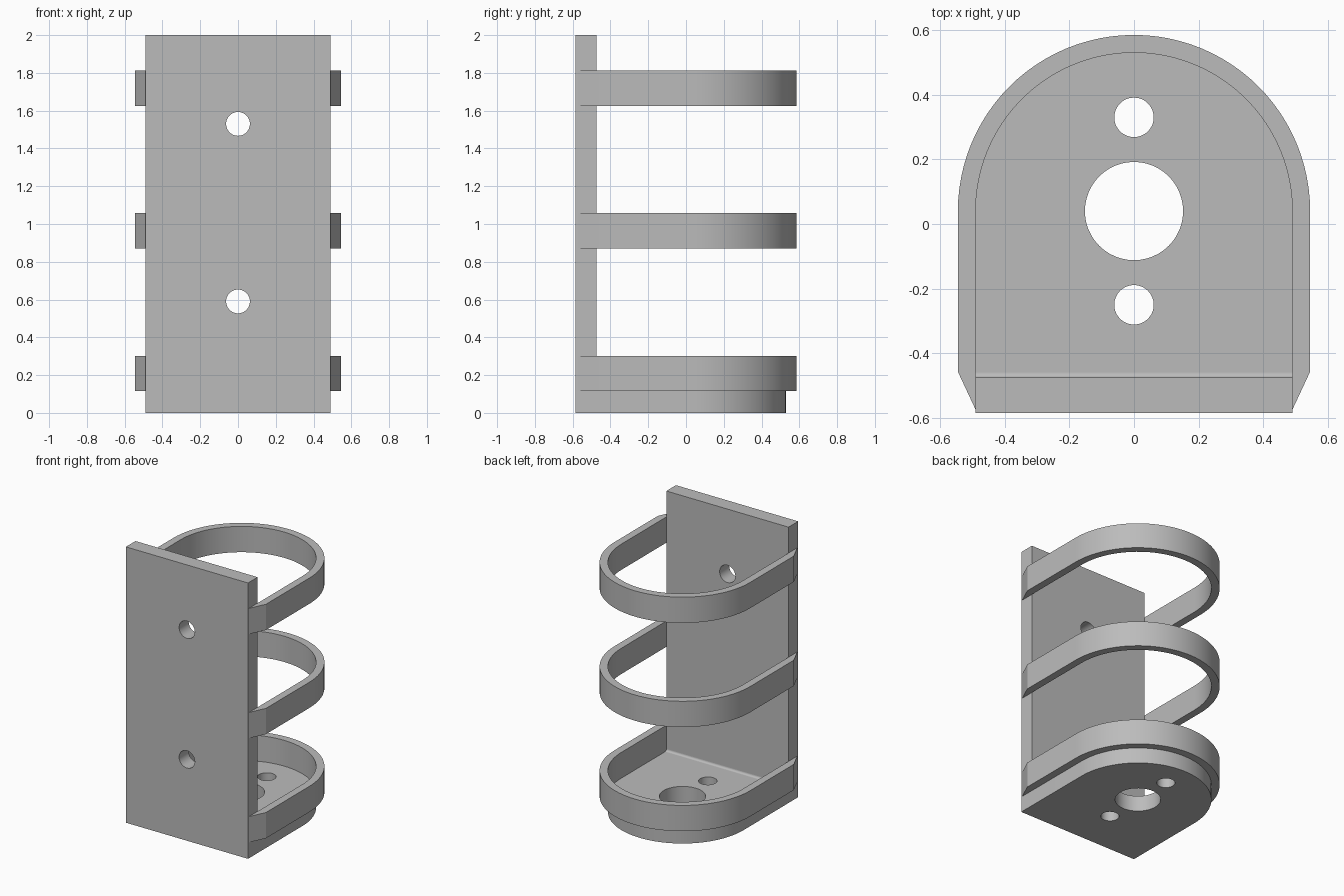
import bpy
import bmesh
from math import sin, cos, pi, radians
from mathutils import Matrix

old = bpy.data.objects.get("Cube")
if old:
    bpy.data.objects.remove(old, do_unlink=True)

grey = bpy.data.materials.new("light grey")
grey.use_nodes = True
color = (0.5, 0.5, 0.5, 1)
grey.diffuse_color = color
grey.node_tree.nodes["Principled BSDF"].inputs["Base Color"].default_value = color

WIDTH = 0.49        # half width of plate and floor
OUTER = 0.545       # outer radius of the hoops
CENTRE = 0.04       # y of the arc centre
FRONT, INNER = -0.585, -0.475   # front and inner face of the back plate
FLOOR = 0.115       # floor thickness


def arc(radius, y, start=0.0, end=pi, steps=48):
    return [(radius * cos(start + (end - start) * i / steps),
             y + radius * sin(start + (end - start) * i / steps))
            for i in range(steps + 1)]


def prism(name, outline, low, high, matrix=Matrix()):
    """Extrude a flat outline from low to high, then place it by a matrix."""
    bm = bmesh.new()
    face = bm.faces.new([bm.verts.new((x, y, low)) for x, y in outline])
    grown = bmesh.ops.extrude_face_region(bm, geom=[face])["geom"]
    verts = [g for g in grown if isinstance(g, bmesh.types.BMVert)]
    bmesh.ops.translate(bm, verts=verts, vec=(0, 0, high - low))
    bm.transform(matrix)
    bmesh.ops.recalc_face_normals(bm, faces=bm.faces)
    mesh = bpy.data.meshes.new(name)
    bm.to_mesh(mesh)
    bm.free()
    mesh.materials.append(grey)
    obj = bpy.data.objects.new(name, mesh)
    bpy.context.collection.objects.link(obj)
    return obj


def activate(obj):
    bpy.ops.object.select_all(action='DESELECT')
    obj.select_set(True)
    bpy.context.view_layer.objects.active = obj


def drill(obj, radius, y, low, high, matrix=Matrix()):
    """Cut a round hole through an object."""
    circle = arc(radius, y, 0, 2 * pi, 48)[:-1]
    cutter = prism("hole_cutter", circle, low, high, matrix)
    cutter.hide_render = True
    mod = obj.modifiers.new("hole", 'BOOLEAN')
    mod.operation = 'DIFFERENCE'
    mod.solver = 'EXACT'
    mod.object = cutter
    activate(obj)
    bpy.ops.object.modifier_apply(modifier=mod.name)
    bpy.data.objects.remove(cutter, do_unlink=True)


def smooth(obj):
    activate(obj)
    bpy.ops.object.shade_smooth_by_angle(angle=radians(20))


# Mounting plate with two screw holes
plate = prism("mounting_plate",
              [(-WIDTH, FRONT), (WIDTH, FRONT), (WIDTH, INNER), (-WIDTH, INNER)], 0, 2)
upright = Matrix.Rotation(pi / 2, 4, 'X')     # outline y becomes z
for z in (0.59, 1.53):
    drill(plate, 0.063, z, 0.4, 0.7, upright)
smooth(plate)

# Rounded floor with a large drain hole and two small ones
floor = prism("floor", [(-WIDTH, INNER), (WIDTH, INNER)] + arc(WIDTH, CENTRE), 0, FLOOR)
for radius, y in ((0.152, CENTRE), (0.061, 0.33), (0.061, -0.25)):
    drill(floor, radius, y, -0.1, 0.3)
smooth(floor)

# Small concave fillet where the floor meets the plate
r = 0.015
curve = [(INNER + r + x, y) for x, y in arc(r, FLOOR + r, pi, 1.5 * pi, 6)]
along_x = Matrix(((0, 0, 1, 0), (1, 0, 0, 0), (0, 1, 0, 0), (0, 0, 0, 1)))
smooth(prism("floor_fillet", [(INNER, FLOOR)] + curve[::-1], -WIDTH, WIDTH, along_x))

# Three hoops whose ends taper into the plate sides
tip, shoulder = -0.575, -0.457
hoop = ([(WIDTH, tip), (OUTER, shoulder)] + arc(OUTER, CENTRE)
        + [(-OUTER, shoulder), (-WIDTH, tip)] + arc(WIDTH, CENTRE)[::-1])
for name, z in (("lower", FLOOR), ("middle", 0.87), ("upper", 1.625)):
    smooth(prism(name + "_hoop", hoop, z, z + 0.187))
